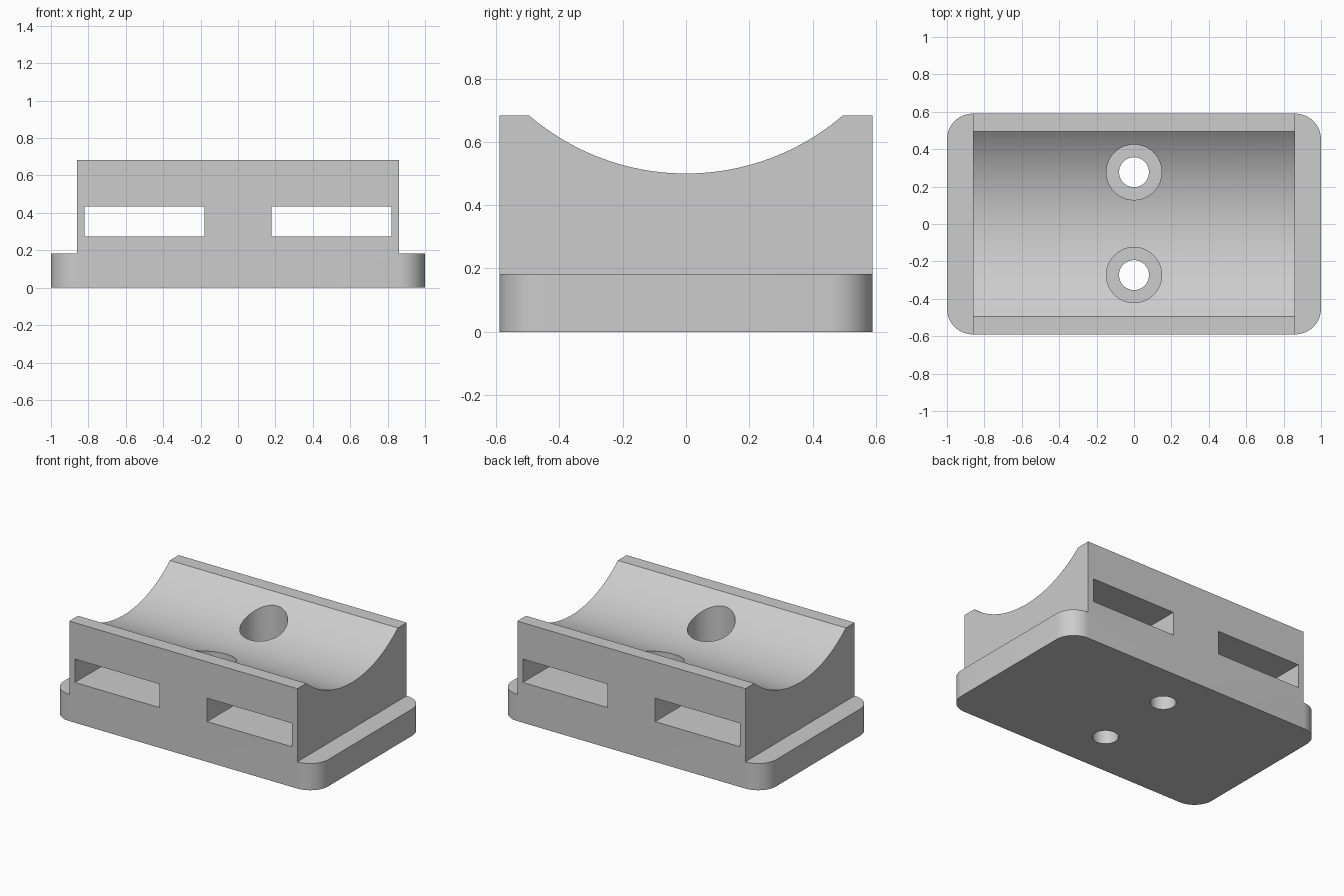
import bpy, bmesh, math
from mathutils import Matrix

cube = bpy.data.objects.get("Cube")
if cube:
    bpy.data.objects.remove(cube, do_unlink=True)

HALF_X, HALF_Y = 1.0, 0.59
BASE_TOP, BODY_TOP = 0.183, 0.683

grey = bpy.data.materials.new("plain_grey")
grey.use_nodes = True
colour = (0.604, 0.604, 0.604, 1)
grey.diffuse_color = colour
grey.node_tree.nodes["Principled BSDF"].inputs["Base Color"].default_value = colour


def finish(name, bm):
    bmesh.ops.recalc_face_normals(bm, faces=bm.faces)
    mesh = bpy.data.meshes.new(name)
    bm.to_mesh(mesh)
    bm.free()
    mesh.materials.append(grey)
    obj = bpy.data.objects.new(name, mesh)
    bpy.context.collection.objects.link(obj)
    return obj


def prism(name, outline, offset):
    bm = bmesh.new()
    face = bm.faces.new([bm.verts.new(p) for p in outline])
    side = bmesh.ops.extrude_face_region(bm, geom=[face])["geom"]
    verts = [v for v in side if isinstance(v, bmesh.types.BMVert)]
    bmesh.ops.translate(bm, verts=verts, vec=offset)
    return finish(name, bm)


def box(name, x0, x1, half_y, z0, z1):
    outline = [(x0, -half_y, z0), (x1, -half_y, z0), (x1, -half_y, z1), (x0, -half_y, z1)]
    return prism(name, outline, (0, 2 * half_y, 0))


def cylinder(name, radius, y, z0, z1):
    bm = bmesh.new()
    bmesh.ops.create_cone(bm, cap_ends=True, segments=64, radius1=radius, radius2=radius,
                          depth=z1 - z0, matrix=Matrix.Translation((0, y, (z0 + z1) / 2)))
    return finish(name, bm)


def combine(target, tool, operation):
    mod = target.modifiers.new(tool.name, 'BOOLEAN')
    mod.operation, mod.solver, mod.object = operation, 'EXACT', tool
    bpy.context.view_layer.objects.active = target
    bpy.ops.object.modifier_apply(modifier=mod.name)
    bpy.data.objects.remove(tool, do_unlink=True)


# Base plate with rounded corners
corner = 0.138
plate = []
for i, (sx, sy) in enumerate([(1, 1), (-1, 1), (-1, -1), (1, -1)]):
    for k in range(17):
        a = math.radians(90 * (i + k / 16))
        plate.append((sx * (HALF_X - corner) + corner * math.cos(a),
                      sy * (HALF_Y - corner) + corner * math.sin(a), 0))
mount = prism("saddle_mount", plate, (0, 0, BASE_TOP))

# Upper block with a concave cradle
body_x, lip, dip = 0.862, 0.495, 0.5
sag = BODY_TOP - dip
radius = (lip ** 2 + sag ** 2) / (2 * sag)
sweep = math.asin(lip / radius)
profile = [(-body_x, -HALF_Y, 0.1), (-body_x, HALF_Y, 0.1), (-body_x, HALF_Y, BODY_TOP)]
for k in range(49):
    a = sweep * (1 - k / 24)
    profile.append((-body_x, radius * math.sin(a), dip + radius * (1 - math.cos(a))))
profile.append((-body_x, -HALF_Y, BODY_TOP))
combine(mount, prism("body", profile, (2 * body_x, 0, 0)), 'UNION')

# Strap slots running front to back
for x0, x1 in [(-0.82, -0.18), (0.18, 0.82)]:
    combine(mount, box("slot", x0, x1, 0.8, 0.275, 0.435), 'DIFFERENCE')

# Counterbored screw holes
for y in (-0.273, 0.277):
    combine(mount, cylinder("screw_hole", 0.08, y, -0.2, 1), 'DIFFERENCE')
    combine(mount, cylinder("counterbore", 0.148, y, BASE_TOP, 1), 'DIFFERENCE')

# Merge flat regions and shade curved walls smoothly
bm = bmesh.new()
bm.from_mesh(mount.data)
bmesh.ops.remove_doubles(bm, verts=bm.verts, dist=0.0001)
bmesh.ops.dissolve_limit(bm, angle_limit=math.radians(0.5), verts=bm.verts, edges=bm.edges)
bm.to_mesh(mount.data)
bm.free()
bpy.ops.object.select_all(action='DESELECT')
mount.select_set(True)
bpy.context.view_layer.objects.active = mount
bpy.ops.object.shade_smooth_by_angle(angle=math.radians(30))
